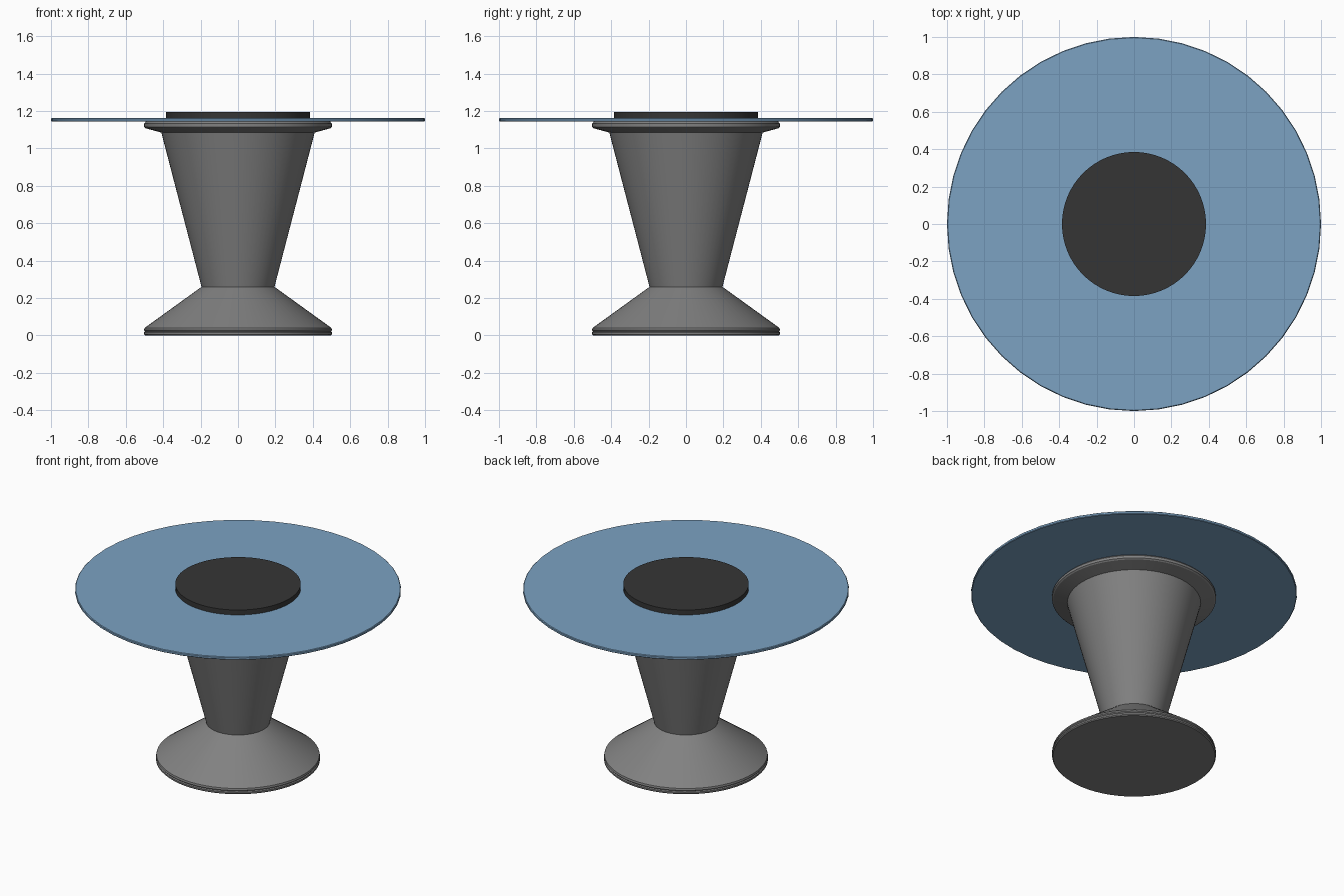
import bpy
import bmesh
from math import radians, cos, sin, tau

cube = bpy.data.objects.get("Cube")
if cube:
    bpy.data.objects.remove(cube, do_unlink=True)


def make_material(name, rgb):
    mat = bpy.data.materials.new(name)
    mat.use_nodes = True
    color = (*rgb, 1.0)
    mat.diffuse_color = color
    mat.node_tree.nodes["Principled BSDF"].inputs["Base Color"].default_value = color
    return mat


def lathe(name, profile, sides, mat):
    """Revolve (radius, height) points about z and cap both ends."""
    bm = bmesh.new()
    rings = []
    for r, z in profile:
        rings.append([bm.verts.new((r * cos(tau * i / sides), r * sin(tau * i / sides), z))
                      for i in range(sides)])
    for low, high in zip(rings, rings[1:]):
        for i in range(sides):
            j = (i + 1) % sides
            bm.faces.new((low[i], low[j], high[j], high[i]))
    bm.faces.new(rings[0][::-1])
    bm.faces.new(rings[-1])
    mesh = bpy.data.meshes.new(name)
    bm.to_mesh(mesh)
    bm.free()
    mesh.materials.append(mat)
    obj = bpy.data.objects.new(name, mesh)
    bpy.context.collection.objects.link(obj)
    bpy.ops.object.select_all(action="DESELECT")
    obj.select_set(True)
    bpy.context.view_layer.objects.active = obj
    bpy.ops.object.shade_smooth_by_angle(angle=radians(25))
    return obj


grey = make_material("pedestal grey", (0.22, 0.22, 0.22))
blue = make_material("glass blue", (0.20, 0.36, 0.54))
dark = make_material("dark grey", (0.036, 0.036, 0.036))

# Flared foot, tapered column and collar under the top
pedestal = [(0.497, 0), (0.503, 0.006), (0.503, 0.016), (0.498, 0.022),
            (0.503, 0.028), (0.5, 0.04), (0.195, 0.26), (0.41, 1.085),
            (0.495, 1.108), (0.503, 1.115), (0.503, 1.132), (0.493, 1.143)]
lathe("pedestal", pedestal, 64, grey)

# Thin round table top with softened rim
lathe("table_top", [(0.996, 1.143), (1, 1.147), (1, 1.158), (0.996, 1.162)], 48, blue)

# Raised disc in the middle of the top
lathe("centre_disc", [(0.385, 1.16), (0.385, 1.195)], 64, dark)
